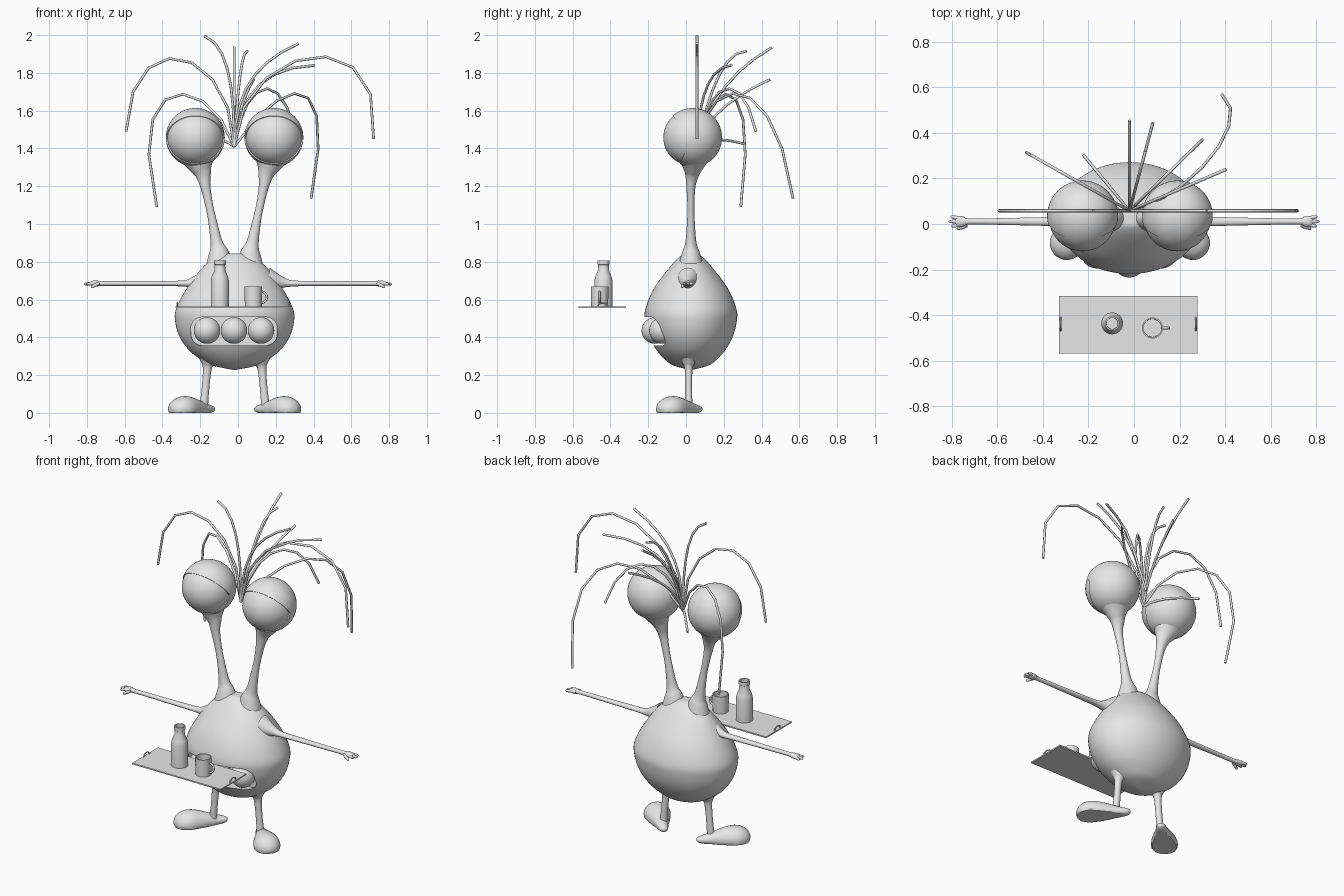
import bpy, bmesh, math
from mathutils import Vector

if "Cube" in bpy.data.objects:
    bpy.data.objects.remove(bpy.data.objects["Cube"])

CLAY = bpy.data.materials.new("light_grey")
CLAY.diffuse_color = (0.8, 0.8, 0.8, 1)
CLAY.use_nodes = True
CLAY.node_tree.nodes["Principled BSDF"].inputs["Base Color"].default_value = CLAY.diffuse_color
X0, YB = -0.018, 0.026            # body axis


def smooth(ob, angle=40):
    bpy.ops.object.select_all(action='DESELECT')
    ob.select_set(True)
    bpy.context.view_layer.objects.active = ob
    bpy.ops.object.shade_smooth_by_angle(angle=math.radians(angle))


def finish(name, bm, angle=40):
    bmesh.ops.recalc_face_normals(bm, faces=bm.faces)
    me = bpy.data.meshes.new(name)
    bm.to_mesh(me)
    bm.free()
    me.materials.append(CLAY)
    ob = bpy.data.objects.new(name, me)
    bpy.context.collection.objects.link(ob)
    smooth(ob, angle)
    return ob


def skin(bm, rings):
    """Bridge equal rings of points and cap both ends."""
    vs = [[bm.verts.new(p) for p in r] for r in rings]
    n = len(vs[0])
    for a, b in zip(vs, vs[1:]):
        for i in range(n):
            j = (i + 1) % n
            bm.faces.new((a[i], a[j], b[j], b[i]))
    bm.faces.new(vs[0][::-1])
    bm.faces.new(vs[-1])


def curve(pts, sub=6):
    """Catmull-Rom refinement of tuples."""
    p = [pts[0]] + list(pts) + [pts[-1]]
    out = []
    for a, b, c, d in zip(p, p[1:], p[2:], p[3:]):
        for k in range(sub):
            t = k / sub
            out.append(tuple(0.5 * (2*q + (r-o)*t + (2*o-5*q+4*r-s)*t*t + (3*q-o-3*r+s)*t**3)
                             for o, q, r, s in zip(a, b, c, d)))
    return out + [pts[-1]]


def tube(bm, pts, n=24, ref=(0, 1, 0)):
    """pts = (x, y, z, radius_u, radius_v) along a path."""
    P = [Vector(p[:3]) for p in pts]
    rings = []
    for i, p in enumerate(pts):
        t = (P[min(i+1, len(P)-1)] - P[max(i-1, 0)]).normalized()
        u = Vector(ref).cross(t).normalized()
        v = t.cross(u)
        rings.append([P[i] + u*p[3]*math.cos(w) + v*p[4]*math.sin(w)
                      for w in (math.tau*k/n for k in range(n))])
    skin(bm, rings)


def lathe(bm, prof, x, y, n=32):
    skin(bm, [[(x + r*math.cos(math.tau*k/n), y + r*math.sin(math.tau*k/n), z)
               for k in range(n)] for r, z in prof])


def sphere(c, r):
    bm = bmesh.new()
    bmesh.ops.create_uvsphere(bm, u_segments=48, v_segments=28, radius=r)
    bmesh.ops.translate(bm, verts=bm.verts, vec=c)
    return bm


# Pear-shaped body: height, half width, half depth
prof = [(.228, .01, .008), (.25, .115, .09), (.28, .175, .135), (.33, .24, .18), (.40, .29, .22),
        (.48, .314, .242), (.55, .31, .241), (.66, .253, .195), (.78, .16, .105), (.838, .07, .045),
        (.845, .01, .01)]
bm = bmesh.new()
tube(bm, curve([(X0, YB, z, a, b) for z, a, b in prof]), 64)
body = finish("body", bm)

# Mouth slot (rounded rectangle) cut into the body
outline = []
for q, (sx, sz) in enumerate(((1, 1), (-1, 1), (-1, -1), (1, -1))):
    for k in range(9):
        a = math.pi/2 * (q + k/8)
        outline.append((-.021 + .168*sx + .06*math.cos(a), .432 + .015*sz + .06*math.sin(a)))
bm = bmesh.new()
skin(bm, [[(x, y, z) for x, z in outline] for y in (-.4, -.09)])
cutter = finish("mouth_cutter", bm)
cutter.hide_render = True
mod = body.modifiers.new("mouth", 'BOOLEAN')
mod.object = cutter
mod.operation = 'DIFFERENCE'
bpy.context.view_layer.objects.active = body
bpy.ops.object.modifier_apply(modifier="mouth")
bpy.data.objects.remove(cutter)
smooth(body, 35)

# Three round teeth
for i in (-1, 0, 1):
    finish("tooth", sphere((-.021 + .143*i, -.165 + .04*abs(i), .436), .07))

for s, side in ((-1, "left"), (1, "right")):
    # Eye stalk, flaring at both ends: offset, height, radius
    st = [(.08, .79, .07), (.084, .85, .052), (.096, .905, .032), (.119, 1.025, .022), (.136, 1.105, .021),
          (.155, 1.2, .027), (.166, 1.26, .041), (.178, 1.3, .061), (.195, 1.36, .098)]
    bm = bmesh.new()
    tube(bm, curve([(X0 + s*x, YB + max(0, z - 1.2)*.1, z, r, r*.9) for x, z, r in st]), 32)
    finish(side + "_eye_stalk", bm)

    # Eyeball and lid shell with a wedge-shaped opening
    ex = X0 + s*.208
    finish(side + "_eyeball", sphere((ex, .028, 1.458), .148))
    bm = sphere((ex, .035, 1.458), .156)
    hinge = Vector((ex, .022, 1.45))
    planes = [Vector((0, -.12, -.09)), Vector((0, -.133, .055))]
    for nrm in planes:
        bmesh.ops.bisect_plane(bm, geom=bm.verts[:] + bm.edges[:] + bm.faces[:],
                               plane_co=hinge, plane_no=nrm)
    gone = [f for f in bm.faces if all((f.calc_center_median() - hinge).dot(q) > 0 for q in planes)]
    bmesh.ops.delete(bm, geom=gone, context='FACES')
    lid = finish(side + "_eyelid", bm)
    sol = lid.modifiers.new("thickness", 'SOLIDIFY')
    sol.thickness, sol.offset = .008, -1
    bpy.ops.object.modifier_apply(modifier="thickness")
    smooth(lid)

    # Arm with flared shoulder, palm, three fingers and a thumb
    ar = [(.16, .07, .06), (.2, .047, .045), (.235, .03, .03), (.275, .018, .022), (.35, .014, .02),
          (.7, .012, .013), (.745, .015, .021), (.77, .014, .024), (.785, .007, .015)]
    bm = bmesh.new()
    tube(bm, curve([(s*x, .011, .685 + max(0, .28 - x)*.12, a, b) for x, a, b in ar]), 20)
    for dy, dz, root, tip in ((-.02, 0, .76, .803), (0, 0, .76, .815), (.02, 0, .76, .806),
                              (-.03, -.016, .735, .778)):
        tube(bm, [(s*(root + (tip - root)*t), .011 + dy*(.6 + .5*t), .686 + dz*t - .005*t, r, r)
                  for t, r in ((0, .008), (.5, .009), (.9, .007), (1, .002))], 10)
    finish(side + "_arm", bm)

    # Leg
    bm = bmesh.new()
    tube(bm, curve([(X0 + s*x, .014, z, r, r*.9) for x, z, r in
                    ((.138, .29, .055), (.141, .262, .036), (.145, .23, .023), (.154, .13, .02),
                     (.164, .03, .023))]), 20)
    finish(side + "_leg", bm)

    # Teardrop foot, turned out, with a flat sole: distance, half width, height
    ft = [(0, .004, .025), (.008, .018, .034), (.03, .027, .042), (.08, .038, .056), (.15, .06, .078),
          (.2, .073, .088), (.24, .075, .086), (.275, .062, .072), (.297, .04, .052), (.308, .008, .028)]
    bm = bmesh.new()
    tube(bm, curve([(X0 + s*(.11 + d*.715), .08 - d*.7, .02, w, h - .02) for d, w, h in ft], 4),
         28, (0, 0, 1))
    for v in bm.verts:
        v.co.z = max(v.co.z, 0)
    finish(side + "_foot", bm)

# Kinked hair: few-segment Bezier strands from one root, each in an upright plane
ROOT = Vector((-.02, .058, 1.41))


def strand(bm, x, y, z, f1, z1, f2, z2, bow=0):
    pts = []
    for k in range(8):
        t = k / 7
        b0, b1, b2, b3 = (1-t)**3, 3*t*(1-t)**2, 3*t*t*(1-t), t**3
        f = b1*f1 + b2*f2 + b3
        pts.append((ROOT.x + (x - ROOT.x)*f + bow*t*(1-t), ROOT.y + (y - ROOT.y)*f,
                    b0*ROOT.z + b1*z1 + b2*z2 + b3*z, .007, .007))
    tube(bm, pts, 8)


bm = bmesh.new()
Y = ROOT.y
# long drooping strands
strand(bm, -.592, Y, 1.49, .02, 1.95, .97, 2.08)
strand(bm, .718, Y, 1.45, .03, 1.95, 1.1, 2.12)
strand(bm, -.43, .29, 1.09, .3, 1.8, 1.45, 1.85)
strand(bm, .387, .567, 1.135, .1, 1.8, .8, 1.85, .68)
strand(bm, .3, .37, 1.49, .15, 1.75, .75, 1.85)
# short upright strands
strand(bm, -.18, Y, 1.996, 0, 1.65, .1, 1.95)
strand(bm, -.02, .455, 1.935, .1, 1.6, .4, 1.8)
strand(bm, .05, .32, 1.915, .2, 1.65, .5, 1.92)
strand(bm, .083, .445, 1.765, .1, 1.55, .45, 1.67)
strand(bm, .405, .24, 1.84, .05, 1.65, .3, 1.83)
strand(bm, .32, Y, 1.955, .02, 1.7, .3, 1.85)
strand(bm, -.224, .305, 1.425, .3, 1.46, .6, 1.45)
finish("hair", bm, 50)

# Serving tray with a small arched grip at each end
bm = bmesh.new()
bmesh.ops.create_cube(bm, size=1)
for v in bm.verts:
    v.co = (-.025 + v.co.x*.61, -.4435 + v.co.y*.253, .559 + v.co.z*.008)
finish("tray", bm)
for x in (-.322, .272):
    bm = bmesh.new()
    tube(bm, [(x, -.44 + .028*math.cos(a), .56 + .022*math.sin(a), .004, .004)
              for a in (math.pi*k/10 for k in range(11))], 8, (1, 0, 0))
    finish("tray_grip", bm)

# Open bottle: radius, height
bm = bmesh.new()
lathe(bm, [(.048, .562), (.048, .7), (.043, .722), (.03, .752), (.028, .783), (.032, .786),
           (.032, .807), (.025, .807), (.024, .75), (.04, .7), (.04, .572)], -.096, -.437)
finish("bottle", bm)

# Mug with side handle
bm = bmesh.new()
lathe(bm, [(.045, .562), (.046, .668), (.04, .668), (.039, .575)], .081, -.457)
tube(bm, [(.121 + .032*math.sin(a), -.457, .612 + .03*math.cos(a), .006, .006)
          for a in (math.pi*k/12 for k in range(13))], 10)
finish("mug", bm)
